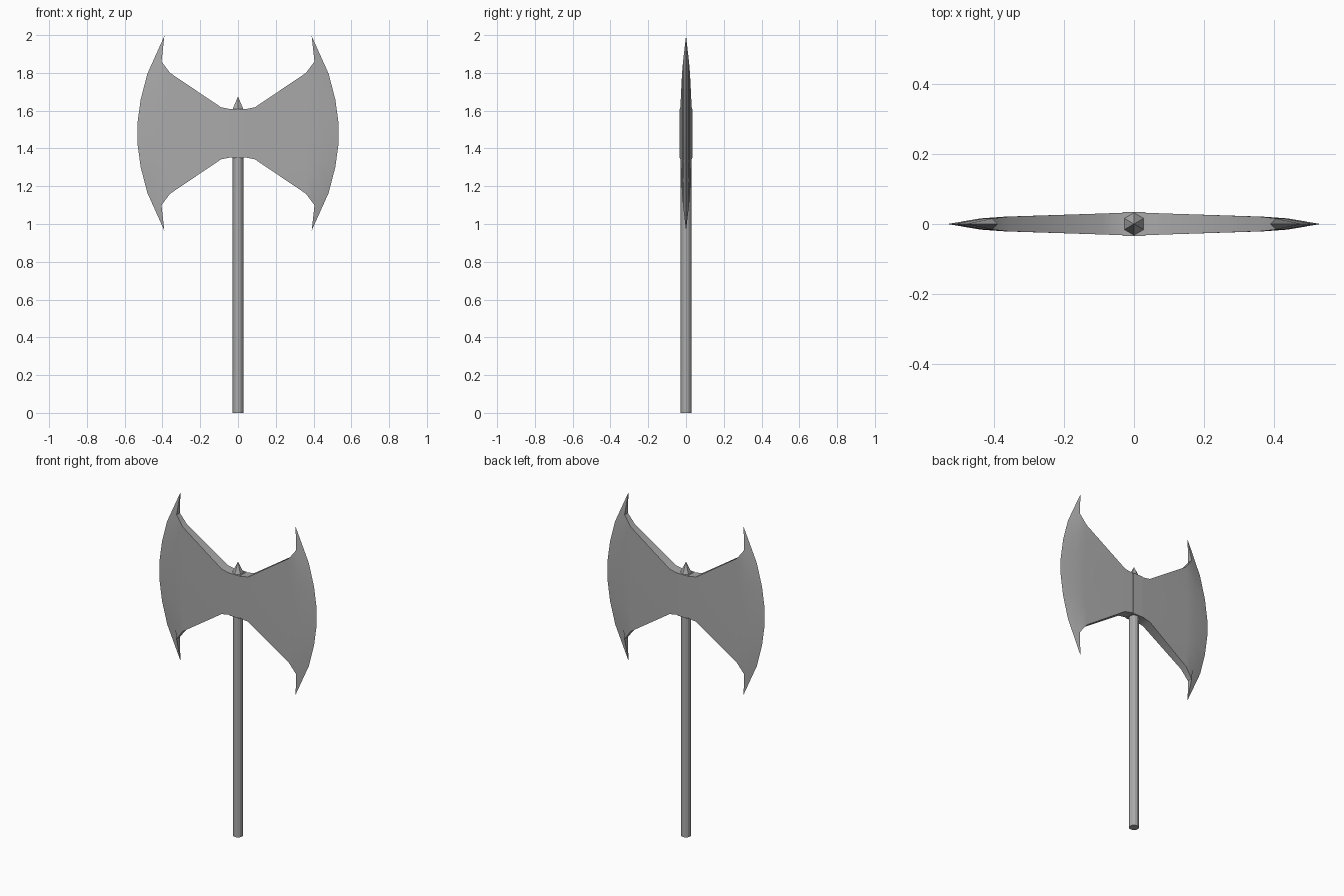
import bpy, bmesh

cube = bpy.data.objects.get("Cube")
if cube:
    bpy.data.objects.remove(cube, do_unlink=True)

steel = bpy.data.materials.new("grey steel")
steel.use_nodes = True
GREY = (0.4, 0.4, 0.4, 1)
steel.diffuse_color = GREY
steel.node_tree.nodes["Principled BSDF"].inputs["Base Color"].default_value = GREY

MID = 1.48  # height of the blade centre line


def finish(bm, name):
    bmesh.ops.recalc_face_normals(bm, faces=bm.faces)
    mesh = bpy.data.meshes.new(name)
    bm.to_mesh(mesh)
    bm.free()
    mesh.materials.append(steel)
    obj = bpy.data.objects.new(name, mesh)
    bpy.context.collection.objects.link(obj)
    return obj


def cone(name, sides, r1, r2, z0, z1):
    bm = bmesh.new()
    bmesh.ops.create_cone(bm, cap_ends=True, segments=sides, radius1=r1, radius2=r2, depth=z1 - z0)
    bmesh.ops.translate(bm, verts=bm.verts, vec=(0, 0, (z0 + z1) / 2))
    return finish(bm, name)


def blade(name, side):
    # cutting edge: x and height above the centre line
    upper = [(0.39, 0.515), (0.48, 0.315), (0.515, 0.18), (0.533, 0.05)]
    edge = upper + [(x, -z) for x, z in reversed(upper)]
    # columns: x, half height, half thickness, forward bulge
    columns = [(0, 0.128, 0.033, 0), (0.04, 0.128, 0.032, 0), (0.09, 0.138, 0.03, 0),
               (0.36, 0.32, 0.021, 0.01), (0.405, 0.38, 0.016, 0.035)]
    bm = bmesh.new()

    def sheet(s):
        rows = []
        for x, half, thick, bulge in columns:
            rows.append([bm.verts.new((side * (x + bulge * (1 - (ez / 0.515) ** 2)), s * thick,
                                       MID + half * ez / 0.515)) for _, ez in edge])
        return rows

    rim = [bm.verts.new((side * x, 0, MID + z)) for x, z in edge]
    front, back = sheet(-1) + [rim], sheet(1) + [rim]
    for grid in (front, back):
        for a, b in zip(grid, grid[1:]):
            for i in range(len(edge) - 1):
                bm.faces.new((a[i], b[i], b[i + 1], a[i + 1]))
    # top and bottom walls, closing to a point at each horn
    for end in (0, -1):
        for i in range(len(columns)):
            loop = [front[i][end], front[i + 1][end], back[i + 1][end], back[i][end]]
            bm.faces.new(list(dict.fromkeys(loop)))
    obj = finish(bm, name)
    bpy.ops.object.select_all(action="DESELECT")
    obj.select_set(True)
    bpy.context.view_layer.objects.active = obj
    bpy.ops.object.shade_smooth_by_angle()


# shaft and top spike
cone("handle", 12, 0.028, 0.028, 0, 1.6)
cone("top_spike", 6, 0.032, 0, 1.61, 1.675)

# square socket holding the blades
bm = bmesh.new()
bmesh.ops.create_cube(bm, size=1)
bmesh.ops.scale(bm, verts=bm.verts, vec=(0.066, 0.07, 0.26))
bmesh.ops.translate(bm, verts=bm.verts, vec=(0, 0, MID))
finish(bm, "socket")

blade("left_blade", 1)
blade("right_blade", -1)
